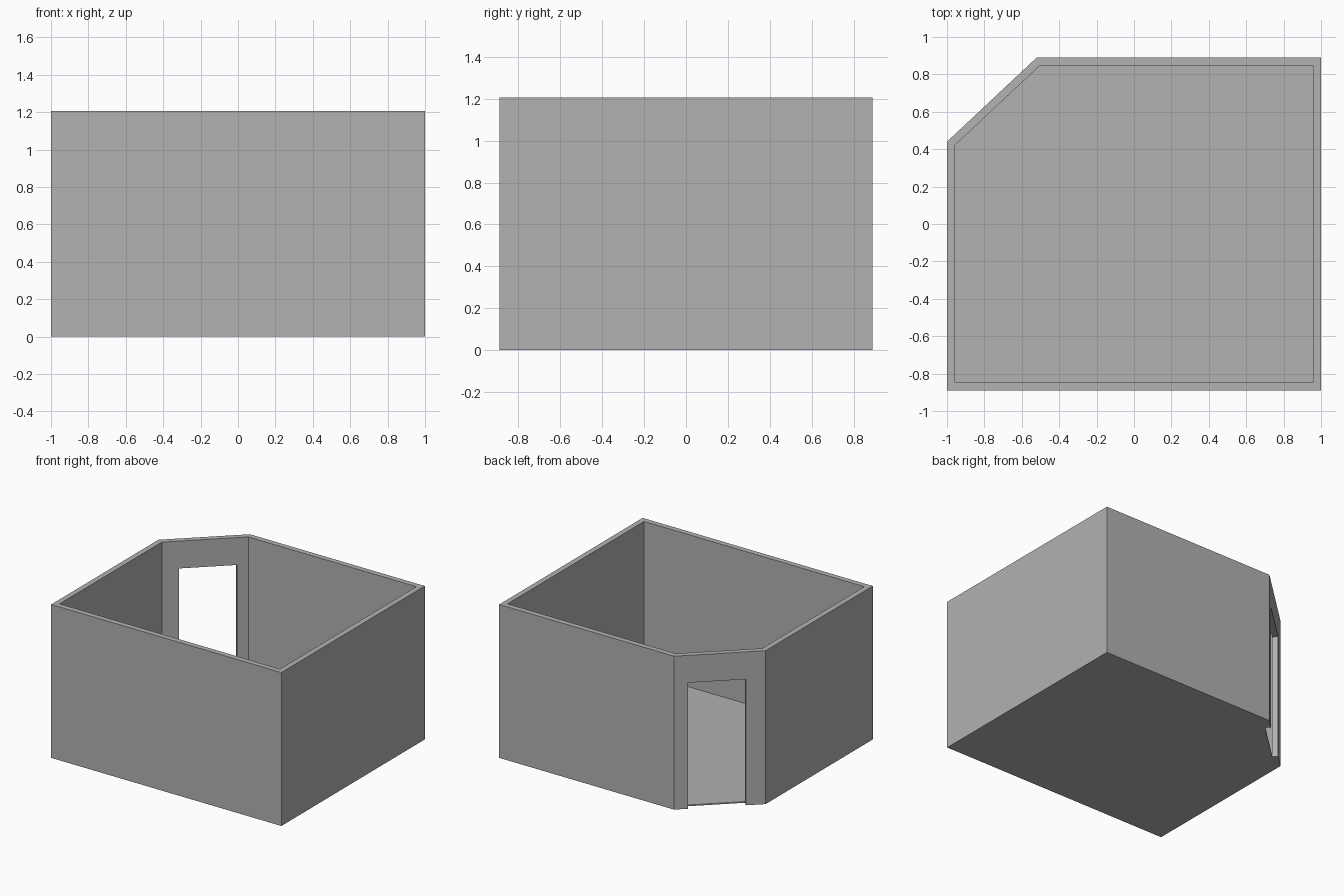
import bpy, bmesh
from mathutils import Vector

HEIGHT, WALL, FLOOR = 1.205, 0.043, 0.01
DOOR_START, DOOR_END, DOOR_TOP = 0.099, 0.516, 0.99

if "Cube" in bpy.data.objects:
    bpy.data.objects.remove(bpy.data.objects["Cube"], do_unlink=True)

grey = bpy.data.materials.new("plain grey")
grey.use_nodes = True
grey.diffuse_color = (0.445, 0.445, 0.445, 1)
grey.node_tree.nodes["Principled BSDF"].inputs["Base Color"].default_value = grey.diffuse_color

# Outer plan, counter-clockwise, with one cut corner
outer = [Vector(p) for p in ((-1, -0.89), (1, -0.89), (1, 0.89), (-0.52, 0.89), (-1, 0.44))]


def inset(plan, d):
    """Move every wall line inwards by d and mitre the corners."""
    result = []
    for i, p in enumerate(plan):
        a = (p - plan[i - 1]).normalized()
        b = (plan[(i + 1) % len(plan)] - p).normalized()
        na, nb = Vector((-a.y, a.x)), Vector((-b.y, b.x))
        result.append(p + (na + nb) * d / (1 + na.dot(nb)))
    return result


def make_object(name, bm):
    bmesh.ops.recalc_face_normals(bm, faces=bm.faces)
    mesh = bpy.data.meshes.new(name)
    bm.to_mesh(mesh)
    bm.free()
    mesh.materials.append(grey)
    obj = bpy.data.objects.new(name, mesh)
    bpy.context.collection.objects.link(obj)
    return obj


def prism(name, plan, z0, z1):
    bm = bmesh.new()
    face = bm.faces.new([bm.verts.new((p.x, p.y, z0)) for p in plan])
    top = bmesh.ops.extrude_face_region(bm, geom=[face])["geom"]
    moved = [v for v in top if isinstance(v, bmesh.types.BMVert)]
    bmesh.ops.translate(bm, verts=moved, vec=(0, 0, z1 - z0))
    return make_object(name, bm)


inner = inset(outer, WALL)

# Walls: a closed band running outside, over the rim, inside and underneath
bm = bmesh.new()
rings = [[bm.verts.new((p.x, p.y, z)) for p in plan]
         for plan, z in ((outer, 0), (outer, HEIGHT), (inner, HEIGHT), (inner, 0))]
for r, ring in enumerate(rings):
    following = rings[(r + 1) % len(rings)]
    for i in range(len(ring)):
        j = (i + 1) % len(ring)
        bm.faces.new((ring[i], ring[j], following[j], following[i]))
walls = make_object("walls", bm)

# Floor slab between the walls
prism("floor", inner, 0, FLOOR)

# Doorway through the cut corner
along = (outer[4] - outer[3]).normalized()
inward = Vector((-along.y, along.x))
near, far = outer[3] + along * DOOR_START, outer[3] + along * DOOR_END
cutter = prism("doorway_cutter",
               [near - inward * 0.1, far - inward * 0.1, far + inward * 0.1, near + inward * 0.1],
               -0.1, DOOR_TOP)
cutter.hide_render = True
cut = walls.modifiers.new("doorway", "BOOLEAN")
cut.operation = "DIFFERENCE"
cut.solver = "EXACT"
cut.object = cutter
bpy.context.view_layer.objects.active = walls
bpy.ops.object.modifier_apply(modifier=cut.name)
bpy.data.objects.remove(cutter, do_unlink=True)
